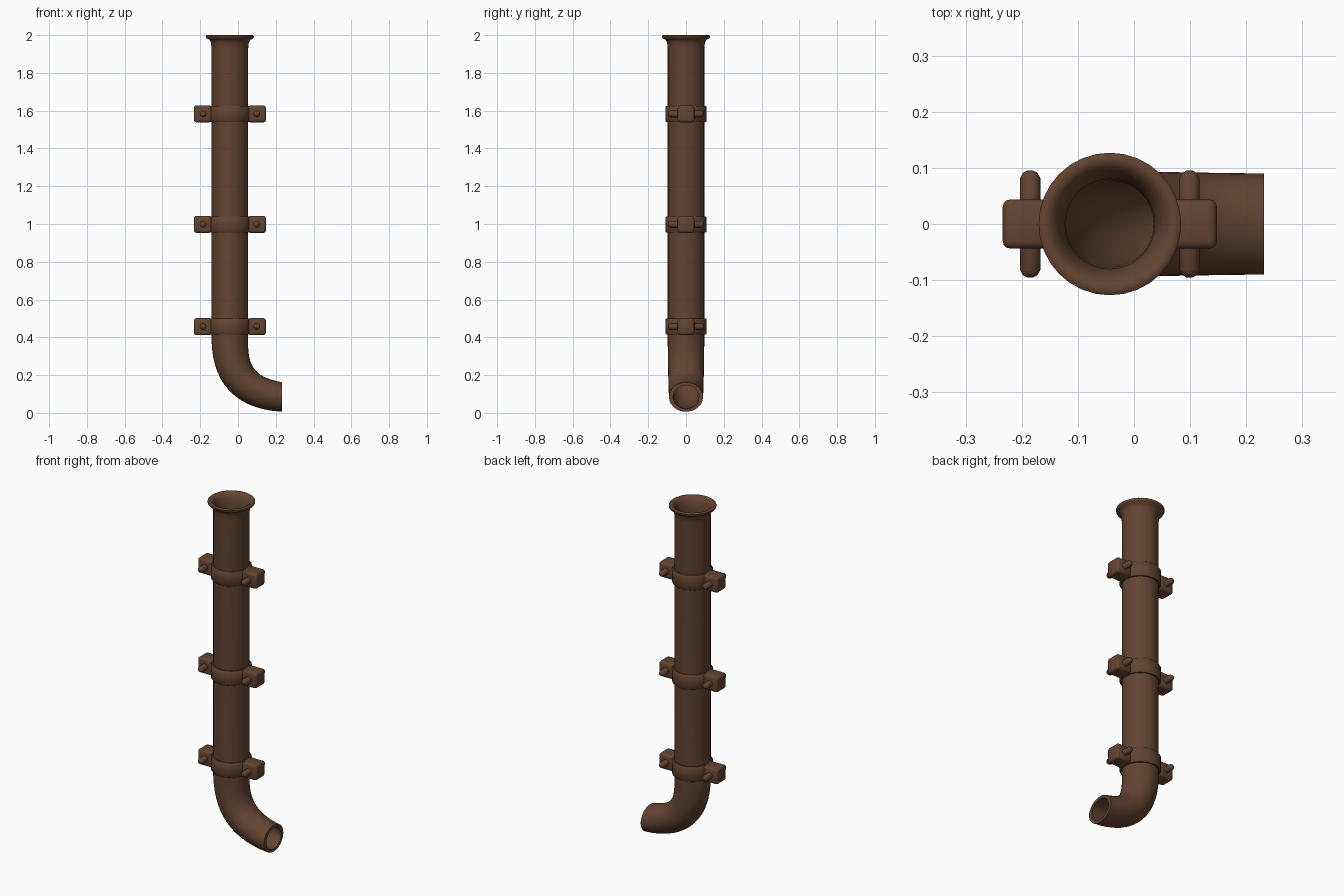
import bpy, bmesh, math
from mathutils import Vector

if "Cube" in bpy.data.objects:
    bpy.data.objects.remove(bpy.data.objects["Cube"])

CX = -0.043          # pipe axis
SIDES = 32

brown = bpy.data.materials.new("rust brown")
brown.diffuse_color = (0.125, 0.058, 0.030, 1)
brown.use_nodes = True
brown.node_tree.nodes["Principled BSDF"].inputs["Base Color"].default_value = brown.diffuse_color


def finish(obj, angle=40):
    obj.data.materials.append(brown)
    bpy.ops.object.select_all(action='DESELECT')
    obj.select_set(True)
    bpy.context.view_layer.objects.active = obj
    bpy.ops.object.shade_smooth_by_angle(angle=math.radians(angle))
    return obj


def mesh_object(name, bm):
    bmesh.ops.recalc_face_normals(bm, faces=bm.faces)
    me = bpy.data.meshes.new(name)
    bm.to_mesh(me)
    bm.free()
    obj = bpy.data.objects.new(name, me)
    bpy.context.collection.objects.link(obj)
    return obj


def loft(name, rings):
    """Closed skin through rings of (x, z, tilt, radius in bend plane, radius in y)."""
    bm = bmesh.new()
    loops = []
    for x, z, tilt, ru, rv in rings:
        u = Vector((math.cos(tilt), 0, math.sin(tilt)))
        loops.append([bm.verts.new(Vector((x, 0, z)) + u * ru * math.cos(a)
                                   + Vector((0, rv * math.sin(a), 0)))
                      for a in (2 * math.pi * i / SIDES for i in range(SIDES))])
    for a, b in zip(loops, loops[1:] + loops[:1]):
        for i in range(SIDES):
            j = (i + 1) % SIDES
            bm.faces.new((a[i], a[j], b[j], b[i]))
    return mesh_object(name, bm)


def bezier(t, p):
    s = 1 - t
    pos = [s**3*p[0][k] + 3*s*s*t*p[1][k] + 3*s*t*t*p[2][k] + t**3*p[3][k] for k in (0, 1)]
    der = [s*s*(p[1][k]-p[0][k]) + 2*s*t*(p[2][k]-p[1][k]) + t*t*(p[3][k]-p[2][k]) for k in (0, 1)]
    return pos, der


# Pipe: flared rim, straight run and bottom elbow, with an inner wall
bend = [(CX, 0.38), (CX, 0.20), (0.04, 0.105), (0.232, 0.084)]
outer = [(CX, z, 0, r, r) for z, r in
         ((2.0, 0.122), (1.996, 0.127), (1.988, 0.127), (1.982, 0.122),
          (1.975, 0.108), (1.96, 0.100), (1.93, 0.097))]
inner = [(CX, z, 0, r, r) for z, r in
         ((2.0, 0.112), (1.994, 0.102), (1.975, 0.090), (1.93, 0.080))]
N = 14
for i in range(N + 1):
    t = i / N
    (x, z), (dx, dz) = bezier(t, bend)
    tilt = math.atan2(dx, -dz)
    if i == N:
        tilt = math.pi / 2       # square-cut outlet
    outer.append((x, z, tilt, 0.097 - 0.019 * t, 0.097 - 0.007 * t))
    inner.append((x, z, tilt, 0.078 - 0.016 * t, 0.078 - 0.010 * t))
finish(loft("drain_pipe", outer + inner[::-1]))


def rounded_box(name, loc, size, bevel):
    bm = bmesh.new()
    bmesh.ops.create_cube(bm, size=1)
    bmesh.ops.scale(bm, vec=size, verts=bm.verts)
    bmesh.ops.bevel(bm, geom=bm.edges[:], offset=bevel, segments=3,
                    profile=0.5, affect='EDGES')
    bmesh.ops.translate(bm, vec=loc, verts=bm.verts)
    return finish(mesh_object(name, bm))


def bolt(name, x, z):
    """Round-ended pin running front to back."""
    prof = [(-0.095, 0.006), (-0.091, 0.013), (-0.082, 0.018),
            (0.082, 0.018), (0.091, 0.013), (0.095, 0.006)]
    bm = bmesh.new()
    loops = [[bm.verts.new((x + r * math.cos(k * math.pi / 6), y,
                            z + r * math.sin(k * math.pi / 6))) for k in range(12)]
             for y, r in prof]
    for a, b in zip(loops, loops[1:]):
        for k in range(12):
            bm.faces.new((a[k], a[(k + 1) % 12], b[(k + 1) % 12], b[k]))
    bm.faces.new(loops[0])
    bm.faces.new(loops[-1])
    finish(mesh_object(name, bm), 50)


# Wall clamps: band, two lugs and a bolt through each lug
for n, z in enumerate((0.457, 0.998, 1.583), 1):
    prof = [(-0.043, 0.092), (-0.043, 0.104), (-0.037, 0.109),
            (0.037, 0.109), (0.043, 0.104), (0.043, 0.092)]
    finish(loft(f"clamp_band_{n}", [(CX, z + h, 0, r, r) for h, r in prof]))
    for side, label in ((-1, "left"), (1, "right")):
        rounded_box(f"clamp_lug_{label}_{n}", (CX + side * 0.1435, 0, z),
                    (0.095, 0.088, 0.09), 0.014)
        bolt(f"clamp_bolt_{label}_{n}", CX + side * 0.142, z)
